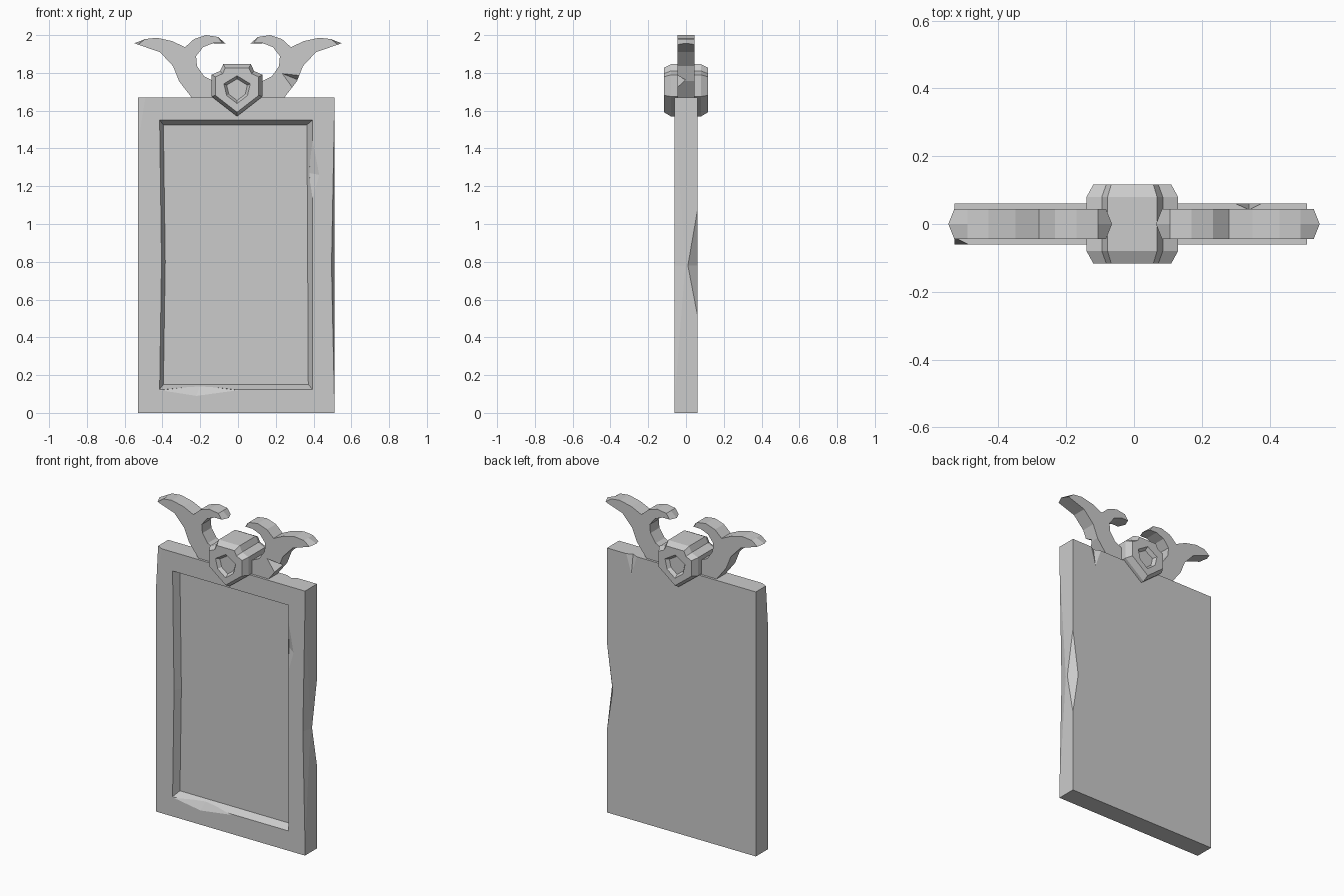
import bpy, bmesh

cube = bpy.data.objects.get("Cube")
if cube:
    bpy.data.objects.remove(cube, do_unlink=True)

stone = bpy.data.materials.new("grey_stone")
stone.use_nodes = True
GREY = (0.6, 0.6, 0.6, 1)
stone.diffuse_color = GREY
stone.node_tree.nodes["Principled BSDF"].inputs["Base Color"].default_value = GREY


def finish(name, bm):
    bmesh.ops.recalc_face_normals(bm, faces=bm.faces)
    mesh = bpy.data.meshes.new(name)
    bm.to_mesh(mesh)
    bm.free()
    mesh.materials.append(stone)
    obj = bpy.data.objects.new(name, mesh)
    bpy.context.collection.objects.link(obj)
    return obj


def loft(name, rings):
    """Join matching (x, z) outlines, each at its own y, into a solid."""
    bm = bmesh.new()
    loops = [[bm.verts.new((x, y, z)) for x, z in pts] for y, pts in rings]
    bm.faces.new(loops[0])
    bm.faces.new(loops[-1])
    n = len(loops[0])
    for a, b in zip(loops, loops[1:]):
        for i in range(n):
            j = (i + 1) % n
            bm.faces.new((a[i], a[j], b[j], b[i]))
    return finish(name, bm)


def hull(points):
    bm = bmesh.new()
    for p in points:
        bm.verts.new(p)
    bmesh.ops.convex_hull(bm, input=bm.verts)
    return finish("chip_cutter", bm)


def cut(obj, cutter):
    cutter.hide_render = True
    mod = obj.modifiers.new("cut", 'BOOLEAN')
    mod.operation = 'DIFFERENCE'
    mod.solver = 'EXACT'
    mod.object = cutter
    bpy.context.view_layer.objects.active = obj
    bpy.ops.object.modifier_apply(modifier=mod.name)
    bpy.data.objects.remove(cutter, do_unlink=True)


def scaled(pts, s, cx, cz):
    return [(cx + (x - cx) * s, cz + (z - cz) * s) for x, z in pts]


# Panel slab with a bevelled recess
T = 0.06
slab = [(-.53, 0), (.51, 0), (.51, 1.67), (-.53, 1.67)]
panel = loft("frame_panel", [(-T, slab), (T, slab)])
mouth = [(-.415, .125), (.395, .125), (.395, 1.55), (-.415, 1.55), (-.405, .8)]
floor = [(-.395, .15), (.372, .15), (.365, 1.525), (-.395, 1.525), (-.385, .8)]
cut(panel, loft("recess_cutter", [(-.1, mouth), (-T, mouth), (-.015, floor)]))

# Chips in the panel: corner, front edge, back edge, top, recess rim
chips = [
    [(-.49, -T, 1.67), (-.53, -T, 1.42), (-.53, -.04, 1.67), (-.54, -.07, 1.68)],
    [(.51, -T, 1.57), (.51, -T, .08), (.495, -T, .78), (.511, 0, .78), (.55, -.1, .8)],
    [(.51, T, 1.07), (.51, T, .52), (.47, T, .78), (.51, .01, .78), (.55, .1, .8)],
    [(.30, T, 1.67), (.375, T, 1.67), (.34, T, 1.55), (.34, .042, 1.67), (.34, .08, 1.69)],
    [(-.41, -T, .12), (0, -T, .12), (-.22, -T, .09), (-.2, -.03, .145), (-.2, -.1, .16)],
    [(.39, -T, 1.47), (.43, -T, 1.26), (.39, -T, 1.12), (.378, -.03, 1.27), (.37, -.1, 1.27)],
]
for chip in chips:
    cut(panel, hull(chip))

# Forked horns, with ridged tips
horn = [(.23, 1.65), (.312, 1.756), (.344, 1.836), (.413, 1.91), (.53, 1.95),
        (.492, 1.979), (.43, 1.986), (.349, 1.968), (.28, 1.936), (.233, 1.979),
        (.169, 2.0), (.106, 1.99), (.083, 1.957), (.132, 1.957), (.185, 1.936),
        (.222, 1.889), (.217, 1.836), (.18, 1.782), (.127, 1.756), (.1, 1.65)]
ridge = list(horn)
ridge[4] = (.548, 1.957)
ridge[12] = (.065, 1.955)
for side, name in ((1, "left_horn"), (-1, "right_horn")):
    rings = [(y, [(side * x, z) for x, z in pts])
             for y, pts in ((-.045, horn), (0, ridge), (.045, horn))]
    obj = loft(name, rings)
    if side > 0:
        cut(obj, hull([(.225, -.05, 1.80), (.36, -.05, 1.785), (.29, -.05, 1.71),
                       (.35, .015, 1.75), (.37, -.06, 1.75)]))

# Shield-shaped boss with a sunken facet on both sides
CX, CZ = -.005, 1.715
half = [(.073, 1.846), (.09, 1.81), (.135, 1.79), (.135, 1.675)]
shield = [(CX + x, z) for x, z in half] + [(CX, 1.57)]
shield += [(CX - x, z) for x, z in reversed(half)]
rim = scaled(shield, .85, CX, CZ)
boss = loft("crest_boss", [(-.117, rim), (-.08, shield), (.08, shield), (.117, rim)])
gem = [(CX, 1.785), (CX + .07, 1.742), (CX + .055, 1.68), (CX, 1.638),
       (CX - .055, 1.68), (CX - .07, 1.742)]
for s in (-1, 1):
    cut(boss, loft("gem_cutter", [(s * .14, gem), (s * .117, gem),
                                  (s * .095, scaled(gem, .78, CX, 1.71))]))
